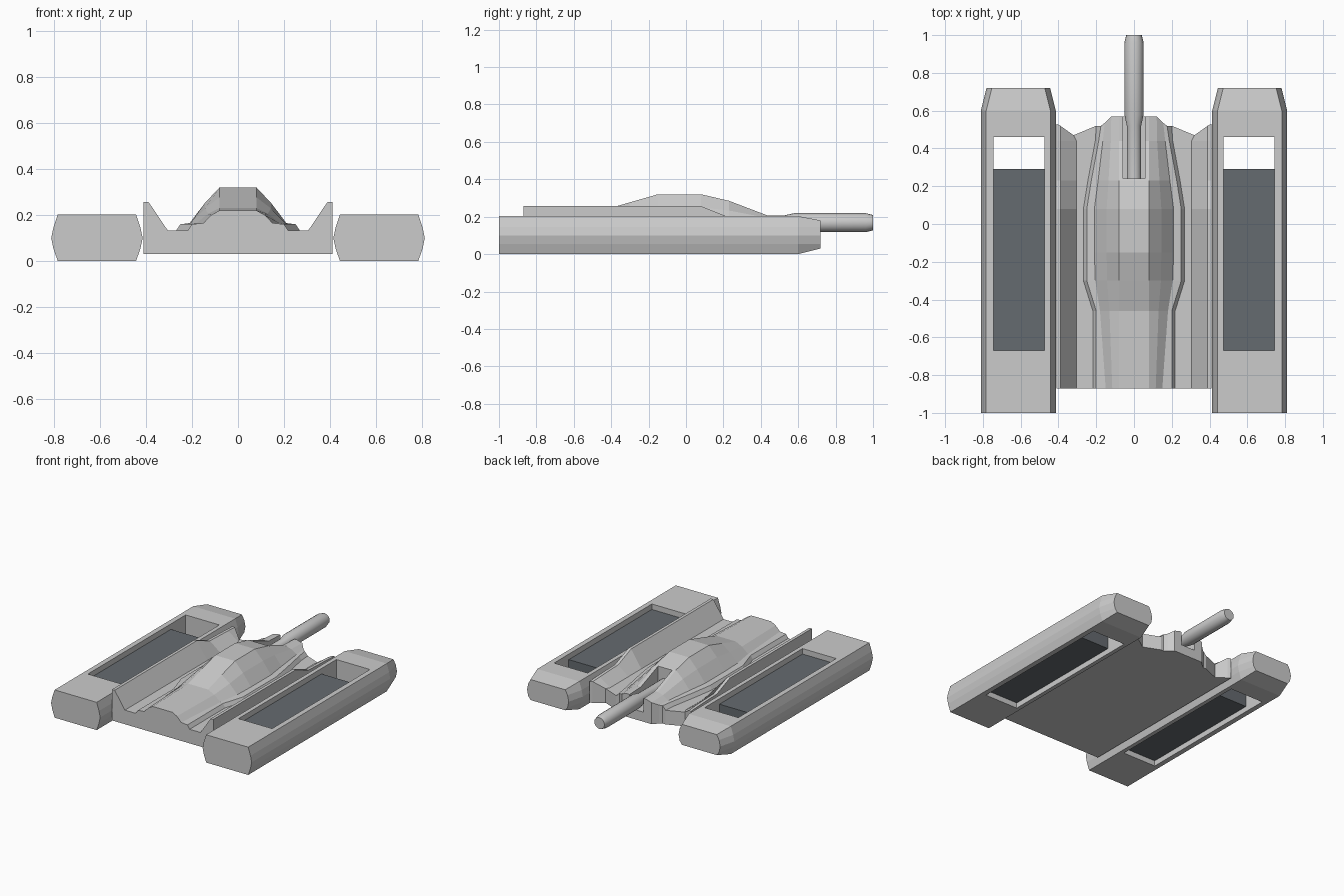
import bpy, bmesh, math
from mathutils import Vector

if "Cube" in bpy.data.objects:
    bpy.data.objects.remove(bpy.data.objects["Cube"])


def make_object(name, bm):
    bmesh.ops.recalc_face_normals(bm, faces=bm.faces)
    mesh = bpy.data.meshes.new(name)
    bm.to_mesh(mesh)
    bm.free()
    obj = bpy.data.objects.new(name, mesh)
    bpy.context.collection.objects.link(obj)
    return obj


def loft(name, rings):
    # closed loops joined in order, capped at both ends
    bm = bmesh.new()
    loops = [[bm.verts.new(p) for p in ring] for ring in rings]
    n = len(loops[0])
    for a, b in zip(loops, loops[1:]):
        for i in range(n):
            bm.faces.new((a[i], a[(i + 1) % n], b[(i + 1) % n], b[i]))
    bm.faces.new(loops[0])
    bm.faces.new(loops[-1])
    return make_object(name, bm)


def box(name, lo, hi):
    bm = bmesh.new()
    bmesh.ops.create_cube(bm, size=1)
    lo, hi = Vector(lo), Vector(hi)
    for v in bm.verts:
        v.co = (lo + hi) / 2 + v.co * (hi - lo)
    return make_object(name, bm)


def cut(obj, cutter):
    mod = obj.modifiers.new("cut", 'BOOLEAN')
    mod.operation = 'DIFFERENCE'
    mod.solver = 'EXACT'
    mod.object = cutter
    bpy.context.view_layer.objects.active = obj
    bpy.ops.object.modifier_apply(modifier=mod.name)
    bpy.data.objects.remove(cutter)


def smooth(obj, angle):
    bpy.ops.object.select_all(action='DESELECT')
    obj.select_set(True)
    bpy.context.view_layer.objects.active = obj
    bpy.ops.object.shade_smooth_by_angle(angle=math.radians(angle))


dark = bpy.data.materials.new("dark_panel")
dark.diffuse_color = (0.13, 0.145, 0.16, 1)
dark.use_nodes = True
dark.node_tree.nodes["Principled BSDF"].inputs["Base Color"].default_value = dark.diffuse_color

# Side pontoons: bulged section, tapered nose, open well with dark panel
for side, s in (("left", -1), ("right", 1)):
    def ring(y, inset, bottom, top):
        mid = s * 0.6125
        right = [(0.17, bottom), (0.189, 0.055), (0.1985, 0.1),
                 (0.189, 0.145), (0.17, top)]
        right = [(x - inset, z) for x, z in right]
        section = right + [(-x, z) for x, z in reversed(right)]
        return [(mid + x, y, z) for x, z in section]

    pontoon = loft(side + "_pontoon", [ring(-1, 0, 0, 0.203), ring(0.6, 0, 0, 0.203),
                                       ring(0.72, 0.03, 0.03, 0.18)])
    x0, x1 = sorted((s * 0.473, s * 0.745))
    cut(pontoon, box("well_cutter", (x0, -0.67, -0.1), (x1, 0.46, 0.4)))
    panel = box(side + "_well_panel", (x0, -0.67, 0.04), (x1, 0.29, 0.163))
    panel.data.materials.append(dark)


# Hull: half sections mirrored; groove, ledge and dome change along y
def half_section(y, wall, ledge, dome, top):
    base = min(0.165, top - 0.02)
    return [(0.08, y, top), ((dome + 0.08) / 2, y, (top + base) / 2 + 0.008),
            (dome, y, base), (ledge, y, 0.16), (ledge + 0.018, y, 0.133),
            (0.305, y, 0.133), (0.388, y, wall), (0.41, y, wall)]


sections = [half_section(*p) for p in (
    (-0.87, 0.256, 0.20, 0.15, 0.22),
    (-0.46, 0.256, 0.20, 0.18, 0.23),
    (-0.30, 0.256, 0.25, 0.205, 0.277),
    (-0.15, 0.256, 0.25, 0.21, 0.32),
    (0.08, 0.256, 0.25, 0.21, 0.32),
    (0.23, 0.197, 0.226, 0.19, 0.285),
    (0.44, 0.19, 0.187, 0.165, 0.205))]
# scalloped front edge
sections.append([(0.08, 0.57, 0.2), (0.12, 0.57, 0.187), (0.155, 0.535, 0.165),
                 (0.175, 0.52, 0.16), (0.2, 0.52, 0.133), (0.32, 0.47, 0.133),
                 (0.39, 0.52, 0.185), (0.41, 0.53, 0.185)])

bm = bmesh.new()
tops, bottoms = [], []
for half in sections:
    row = [(-x, y, z) for x, y, z in reversed(half)] + half
    tops.append([bm.verts.new(p) for p in row])
    bottoms.append([bm.verts.new((x, y, 0.03)) for x, y, z in row])
last = len(tops[0]) - 1
for j in range(len(tops) - 1):
    for grid in (tops, bottoms):
        for i in range(last):
            bm.faces.new((grid[j][i], grid[j][i + 1], grid[j + 1][i + 1], grid[j + 1][i]))
    for i in (0, last):
        bm.faces.new((tops[j][i], tops[j + 1][i], bottoms[j + 1][i], bottoms[j][i]))
for j in (0, -1):
    for i in range(last):
        bm.faces.new((tops[j][i], tops[j][i + 1], bottoms[j][i + 1], bottoms[j][i]))
hull = make_object("hull", bm)

# Trench in the dome for the barrel
cut(hull, box("trench_cutter", (-0.057, 0.24, 0.1), (0.057, 0.7, 0.5)))

# Barrel: round, slimmer inside the trench, chamfered tip
barrel_rings = []
for y, r in ((0.23, 0.038), (0.52, 0.038), (0.58, 0.051), (0.96, 0.051), (1.0, 0.041)):
    angles = [math.tau * k / 16 for k in range(16)]
    barrel_rings.append([(r * math.cos(a), y, 0.168 + r * math.sin(a)) for a in angles])
smooth(loft("barrel", barrel_rings), 30)
